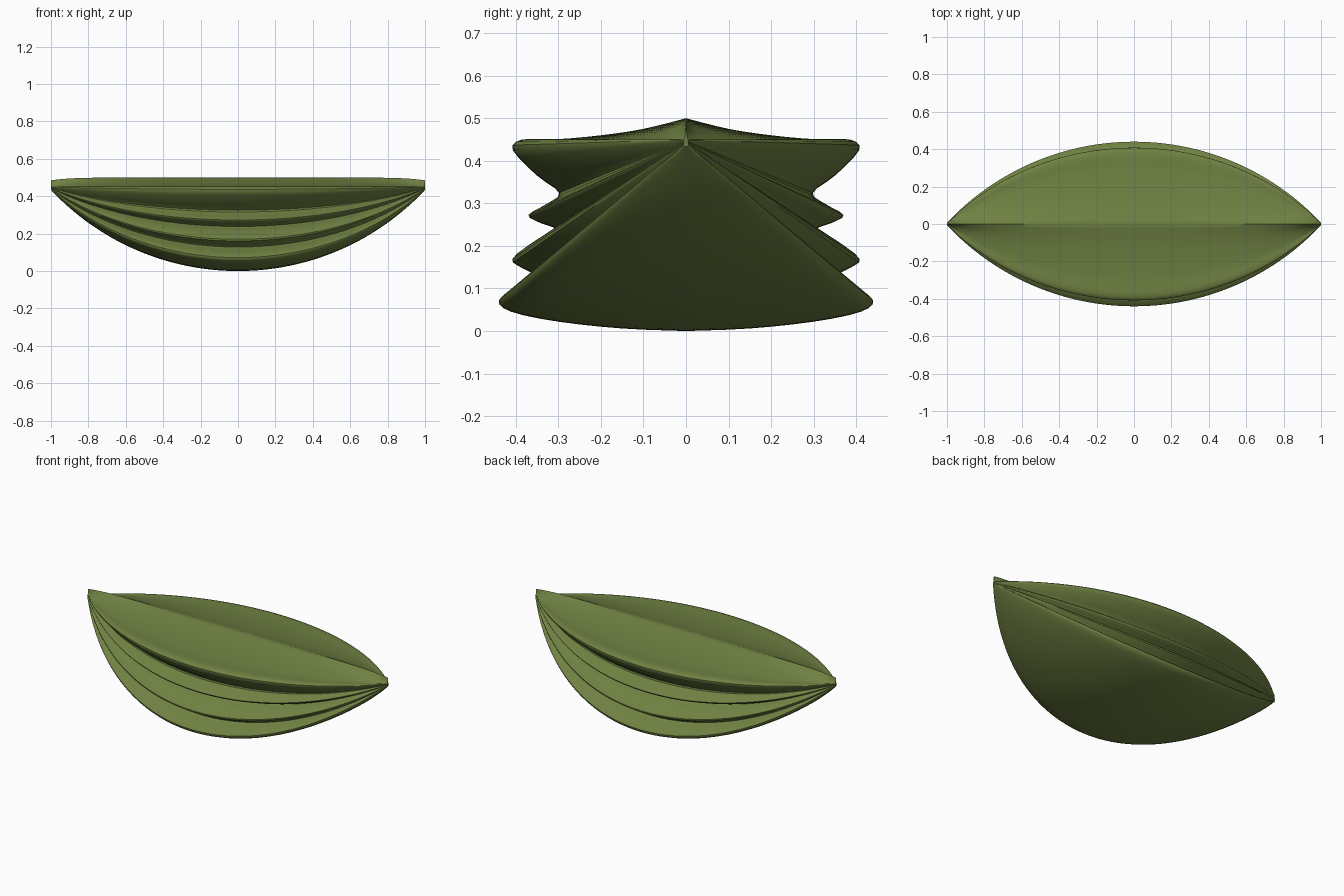
import bpy
import bmesh
from math import sqrt
from mathutils import Vector

if "Cube" in bpy.data.objects:
    bpy.data.objects.remove(bpy.data.objects["Cube"])

# Leaf green skin
green = bpy.data.materials.new("leaf_green")
green.use_nodes = True
colour = (0.16, 0.22, 0.055, 1)
green.diffuse_color = colour
bsdf = next(n for n in green.node_tree.nodes if n.type == "BSDF_PRINCIPLED")
bsdf.inputs["Base Color"].default_value = colour
bsdf.inputs["Roughness"].default_value = 0.8

# Half cross-section: crest, rim, then three side ribs down to the keel
HALF = [(0, 0.5), (0.1, 0.475), (0.2, 0.46), (0.3, 0.451), (0.385, 0.45),
        (0.407, 0.425), (0.35, 0.365), (0.298, 0.325), (0.325, 0.3),
        (0.37, 0.273), (0.345, 0.255), (0.305, 0.238), (0.35, 0.215),
        (0.408, 0.17), (0.385, 0.148), (0.352, 0.128), (0.395, 0.105),
        (0.44, 0.072), (0.41, 0.045), (0.3, 0.022), (0.15, 0.006), (0, 0)]
RIM = 0.45      # rim height, level along the whole pod
WIDTH = 0.44    # half width in the middle
RADIUS = 1.37   # arc of the outline and of the keel


def smooth_path(points, steps):
    """Catmull-Rom interpolation through the points."""
    pts = [Vector(p) for p in points]
    pts = [pts[0]] + pts + [pts[-1]]
    out = []
    for a, b, c, d in zip(pts, pts[1:], pts[2:], pts[3:]):
        for i in range(steps):
            t = i / steps
            out.append(0.5 * (2 * b + (c - a) * t
                              + (2 * a - 5 * b + 4 * c - d) * t ** 2
                              + (3 * b - a - 3 * c + d) * t ** 3))
    return out + [pts[-1]]


def place(p, x):
    """Section point at station x: sides and keel follow a circular arc."""
    sag = RADIUS - sqrt(RADIUS ** 2 - x * x)
    y = p.x * (1 - sag / WIDTH)
    if p.y > RIM:
        z = p.y - (p.y - RIM) * 0.3 * x ** 10
    else:
        z = RIM - (RIM - p.y) * (1 - sag / RIM)
    return x, y, z


half = smooth_path(HALF, 3)
section = half + [Vector((-p.x, p.y)) for p in reversed(half[1:-1])]

# Ribbed pod: the ribs run together at both pointed ends
STATIONS = 64
bm = bmesh.new()
rings = []
for i in range(STATIONS + 1):
    x = -1 + 2 * i / STATIONS
    rings.append([bm.verts.new(place(p, x)) for p in section])

count = len(section)
for a, b in zip(rings, rings[1:]):
    for j in range(count):
        k = (j + 1) % count
        bm.faces.new((a[j], a[k], b[k], b[j]))
for ring in (rings[0], rings[-1]):
    bm.faces.new(ring)
bmesh.ops.recalc_face_normals(bm, faces=bm.faces)

mesh = bpy.data.meshes.new("ribbed_pod")
bm.to_mesh(mesh)
bm.free()
mesh.materials.append(green)
pod = bpy.data.objects.new("ribbed_pod", mesh)
bpy.context.collection.objects.link(pod)

# Smooth skin with crisp rib edges
bpy.ops.object.select_all(action="DESELECT")
pod.select_set(True)
bpy.context.view_layer.objects.active = pod
bpy.ops.object.shade_smooth_by_angle(angle=0.7)
